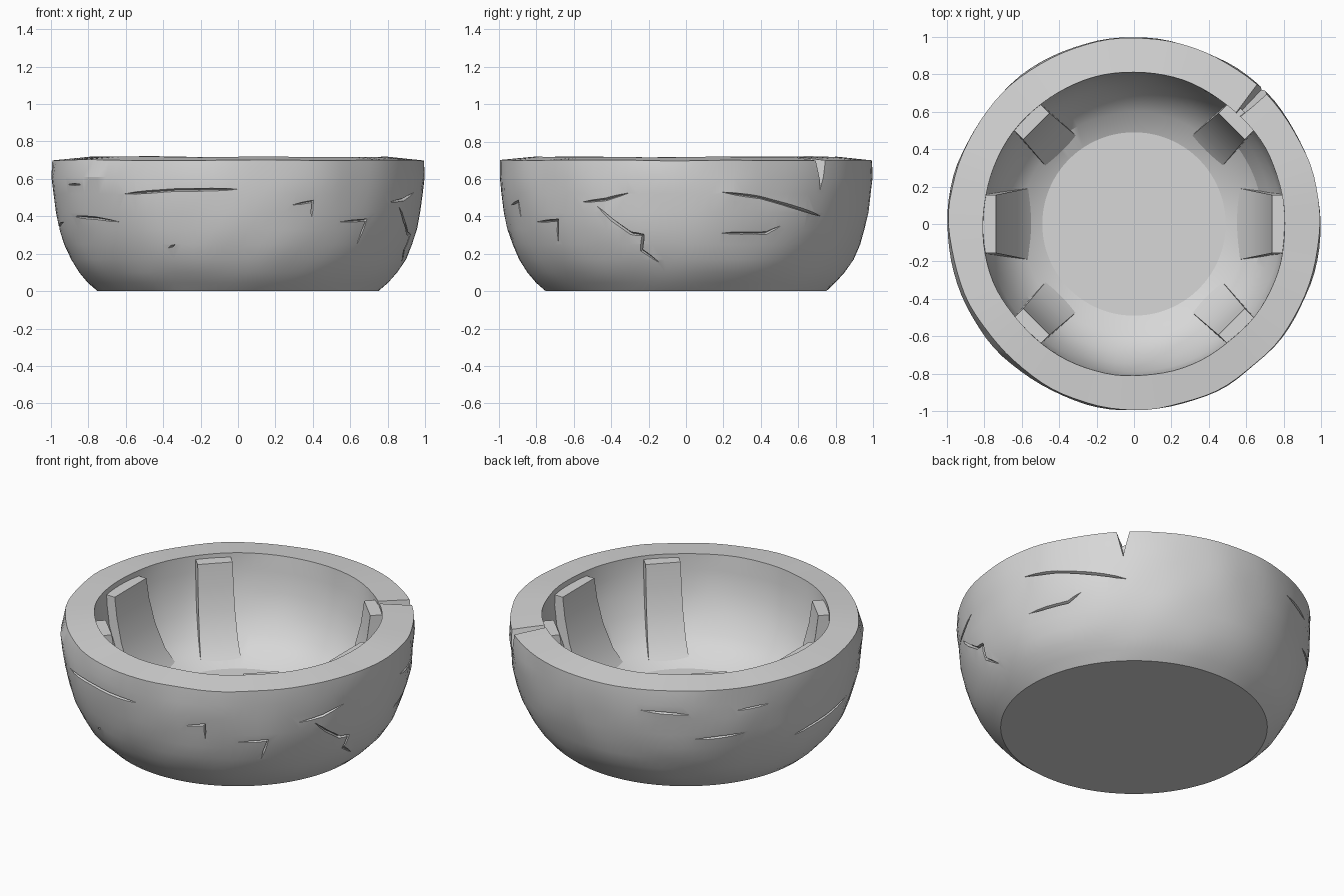
import bpy, bmesh, math
from mathutils import Vector, noise

if "Cube" in bpy.data.objects:
    bpy.data.objects.remove(bpy.data.objects["Cube"])

SEG = 96
stone = bpy.data.materials.new("stone_grey")
stone.diffuse_color = (0.68, 0.68, 0.68, 1)
stone.use_nodes = True
stone.node_tree.nodes["Principled BSDF"].inputs["Base Color"].default_value = stone.diffuse_color

OUTER = [(0.75, 0), (0.80, 0.045), (0.85, 0.10), (0.895, 0.17), (0.93, 0.25), (0.955, 0.33),
         (0.975, 0.42), (0.988, 0.52), (0.996, 0.61), (0.993, 0.70)]
INNER = [(0.81, 0.718), (0.805, 0.62), (0.785, 0.50), (0.745, 0.39), (0.685, 0.28),
         (0.60, 0.20), (0.49, 0.152)]
FLOOR_Z = INNER[-1][1]


def finish(name, bm):
    bmesh.ops.recalc_face_normals(bm, faces=bm.faces)
    mesh = bpy.data.meshes.new(name)
    bm.to_mesh(mesh)
    bm.free()
    mesh.materials.append(stone)
    obj = bpy.data.objects.new(name, mesh)
    bpy.context.collection.objects.link(obj)
    return obj


def smooth(obj, angle):
    bpy.ops.object.select_all(action="DESELECT")
    obj.select_set(True)
    bpy.context.view_layer.objects.active = obj
    bpy.ops.object.shade_smooth_by_angle(angle=math.radians(angle))


def polar(r, deg, z):
    a = math.radians(deg)
    return Vector((r * math.cos(a), r * math.sin(a), z))


def outer_radius(z):
    for (r0, z0), (r1, z1) in zip(OUTER, OUTER[1:]):
        if z <= z1:
            return r0 + (r1 - r0) * (z - z0) / (z1 - z0)
    return OUTER[-1][0]


def loft(bm, rings):
    for a, b in zip(rings, rings[1:]):
        n = len(a)
        for i in range(n):
            bm.faces.new((a[i], a[(i + 1) % n], b[(i + 1) % n], b[i]))


# Bowl: lathed wall, gently uneven like hewn stone, rim worn on one side
def make_bowl():
    bm = bmesh.new()
    rings = []
    for r, z in OUTER + INNER:
        ring = []
        for i in range(SEG):
            deg = 360 * i / SEG
            p = polar(r, deg, z)
            bump = noise.noise(Vector((p.x * 4, p.y * 4, p.z * 9))) * 0.009
            if z in (0, FLOOR_Z):
                bump = 0
            if r > 0.97:
                bump = min(bump, 0.003)
            if r > 0.9 and z >= 0.70:
                bump -= 0.02 * max(0, math.cos(math.radians(deg - 218))) ** 8
            wave = noise.noise(p * 2.5) * 0.006 if z >= 0.70 else 0
            ring.append(bm.verts.new(polar(r + bump, deg, z + wave)))
        rings.append(ring)
    loft(bm, rings)
    bm.faces.new(rings[0])
    bm.faces.new(rings[-1])
    return finish("bowl", bm)


# Surface cracks: tapered diamond tubes following (azimuth, height) paths
CRACKS = [
    [(-128, .52), (-110, .54), (-90, .545)],
    [(-157, .57), (-147, .57)],
    [(-154, .40), (-142, .39), (-131, .37)],
    [(-73, .46), (-66, .48), (-66, .38)],
    [(-56, .37), (-45, .38), (-47, .25)],
    [(-114, .23), (-111, .25)],
    [(-35, .475), (-26, .49), (-17, .53)],
    [(-29, .455), (-24, .38), (-18, .31), (-14, .30), (-15, .22), (-9, .15)],
    [(11, .53), (24, .50), (36, .45), (48, .40)],
    [(11, .31), (27, .31), (32, .35)],
    [(110, .57), (126, .555)],
    [(141, .56), (154, .57)],
    [(127, .39), (145, .41)],
    [(164, .31), (180, .34), (195, .37)],
]


def add_crack(bm, path):
    pts = []
    for (a0, z0), (a1, z1) in zip(path, path[1:]):
        steps = max(2, int(abs(a1 - a0) / 4))
        for k in range(steps):
            t = k / steps
            z = z0 + (z1 - z0) * t
            pts.append((polar(outer_radius(z), a0 + (a1 - a0) * t, z), a0 + (a1 - a0) * t))
    a, z = path[-1]
    pts.append((polar(outer_radius(z), a, z), a))
    rings = []
    for i in range(1, len(pts) - 1):
        p, az = pts[i]
        n = polar(1, az, 0)
        side = n.cross(pts[i + 1][0] - pts[i - 1][0]).normalized()
        w = 0.008 * min(1, 0.5 + min(i, len(pts) - 1 - i) * 0.25)
        rings.append([bm.verts.new(p + o) for o in
                      (side * w, n * -0.022, side * -w, n * 0.03)])
    loft(bm, rings)
    for ring, end in ((rings[0], pts[0][0]), (rings[-1], pts[-1][0])):
        tip = bm.verts.new(end)
        for i in range(4):
            bm.faces.new((ring[i], ring[(i + 1) % 4], tip))


# Rim notch: wedge that is wider and deeper toward the outside
def add_notch(bm):
    d, s = polar(1, 46.5, 0), polar(1, 136.5, 0)
    rings = []
    for r, half, low in ((0.74, 0.015, 0.66), (1.06, 0.06, 0.51)):
        rings.append([bm.verts.new(d * r + s * x + Vector((0, 0, z)))
                      for x, z in ((-half, 0.76), (half, 0.76), (0, low))])
    loft(bm, rings)
    for ring in rings:
        bm.faces.new(ring)


def cut(obj, name, builder):
    bm = bmesh.new()
    builder(bm)
    cutter = finish(name, bm)
    cutter.hide_render = True
    mod = obj.modifiers.new(name, "BOOLEAN")
    mod.operation, mod.solver, mod.object = "DIFFERENCE", "EXACT", cutter
    mod.use_self = True
    bpy.context.view_layer.objects.active = obj
    bpy.ops.object.modifier_apply(modifier=mod.name)
    bpy.data.objects.remove(cutter)


bowl = make_bowl()
cut(bowl, "crack_cutter", lambda bm: [add_crack(bm, c) for c in CRACKS])
cut(bowl, "notch_cutter", add_notch)
smooth(bowl, 22)


# Inner ribs: curved strips following the wall, wider at the foot
RIB = [(0.515, 0.14), (0.56, 0.19), (0.625, 0.275), (0.685, 0.42), (0.72, 0.56)]


def make_rib(name, deg, foot, top, top_z):
    bm = bmesh.new()
    d, s = polar(1, deg, 0), polar(1, deg + 90, 0)
    rings = []
    for r_in, z in RIB + [(0.738, top_z)]:
        t = (r_in - RIB[0][0]) / (0.738 - RIB[0][0])
        half = (foot + (top - foot) * t) / 2
        back = min(0.84, outer_radius(z) - 0.06)
        rings.append([bm.verts.new(d * r + s * x + Vector((0, 0, z)))
                      for r, x in ((r_in, -half), (back, -half), (back, half), (r_in, half))])
    loft(bm, rings)
    bm.faces.new(rings[0])
    bm.faces.new(rings[-1])
    smooth(finish(name, bm), 30)


for i, deg in enumerate((0, 180)):
    make_rib(f"wide_rib_{i + 1}", deg, 0.40, 0.31, 0.685)
for i, deg in enumerate((45, 135, 225, 315)):
    make_rib(f"narrow_rib_{i + 1}", deg, 0.235, 0.20, 0.695)
